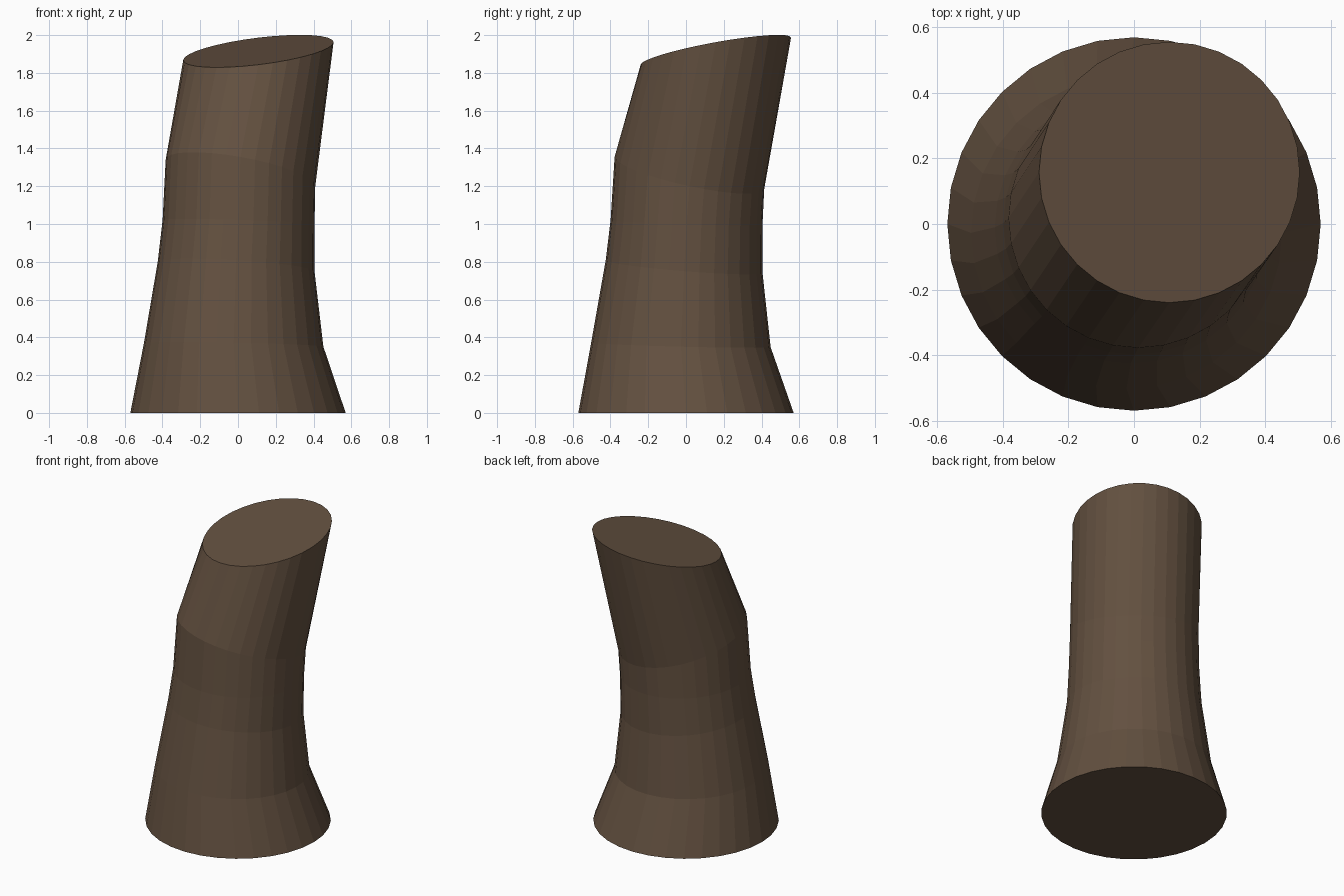
import bpy, bmesh, math

if "Cube" in bpy.data.objects:
    bpy.data.objects.remove(bpy.data.objects["Cube"])

SIDES = 32
# Tilted rings: centre x, y, z, radius, slope along x, slope along y
RINGS = [
    (0.0, 0.0, 0.0, 0.57, 0.0, 0.0),
    (-0.023, -0.027, 0.36, 0.475, -0.02, -0.025),
    (-0.01, -0.01, 0.775, 0.415, -0.06, -0.08),
    (0.003, 0.003, 1.01, 0.402, -0.03, -0.03),
    (0.013, 0.018, 1.27, 0.396, -0.176, -0.215),
    (0.108, 0.158, 1.915, 0.398, 0.12, 0.18),
]

bark = bpy.data.materials.new("dark brown bark")
bark.diffuse_color = (0.125, 0.081, 0.051, 1)
bark.use_nodes = True
bark.node_tree.nodes["Principled BSDF"].inputs["Base Color"].default_value = bark.diffuse_color

# Bent trunk: bridge the rings, cap both ends
bm = bmesh.new()
loops = []
for cx, cy, cz, r, sx, sy in RINGS:
    loop = []
    for i in range(SIDES):
        a = 2 * math.pi * i / SIDES
        dx, dy = r * math.cos(a), r * math.sin(a)
        loop.append(bm.verts.new((cx + dx, cy + dy, cz + sx * dx + sy * dy)))
    loops.append(loop)
for lo, hi in zip(loops, loops[1:]):
    for i in range(SIDES):
        j = (i + 1) % SIDES
        bm.faces.new((lo[i], lo[j], hi[j], hi[i]))
bm.faces.new(loops[0][::-1])
bm.faces.new(loops[-1])

mesh = bpy.data.meshes.new("trunk")
bm.to_mesh(mesh)
bm.free()
mesh.materials.append(bark)
trunk = bpy.data.objects.new("trunk", mesh)
bpy.context.collection.objects.link(trunk)
